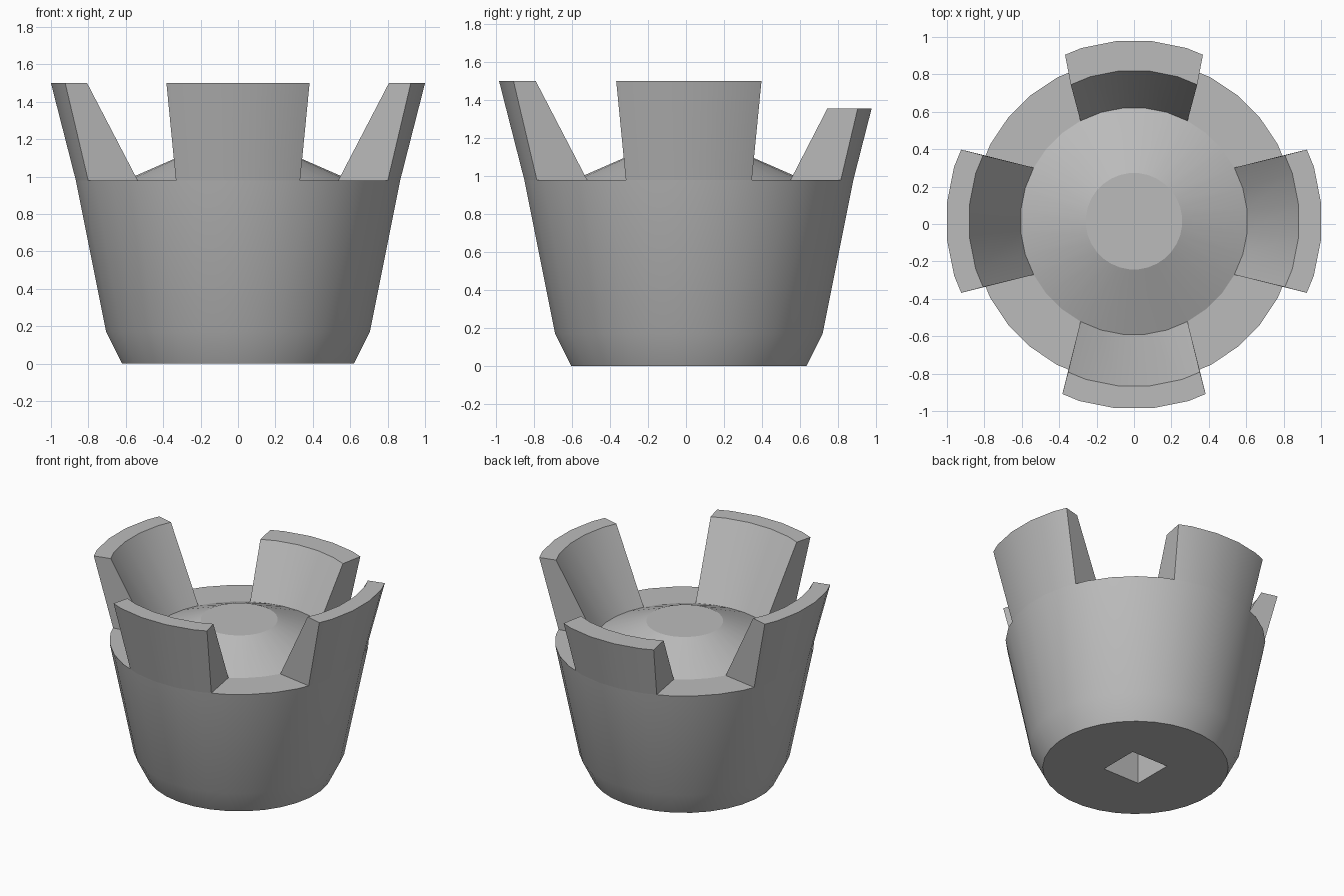
import bpy, bmesh
from math import sin, cos, pi, radians
from mathutils import Matrix

cube = bpy.data.objects.get("Cube")
if cube:
    bpy.data.objects.remove(cube, do_unlink=True)

SIDES = 32
STEP = 2 * pi / SIDES
AXIS_Y = 0.015          # centre of the round body
FLOOR, TOP, BACK_TOP = 0.98, 1.5, 1.355

grey = bpy.data.materials.new("plain grey")
grey.use_nodes = True
colour = (0.5, 0.5, 0.5, 1)
grey.diffuse_color = colour
grey.node_tree.nodes["Principled BSDF"].inputs["Base Color"].default_value = colour


def finish(bm, name):
    bmesh.ops.recalc_face_normals(bm, faces=bm.faces)
    mesh = bpy.data.meshes.new(name)
    bm.to_mesh(mesh)
    bm.free()
    mesh.materials.append(grey)
    obj = bpy.data.objects.new(name, mesh)
    bpy.context.collection.objects.link(obj)
    return obj


def smooth(obj):
    bpy.ops.object.select_all(action='DESELECT')
    obj.select_set(True)
    bpy.context.view_layer.objects.active = obj
    bpy.ops.object.shade_smooth_by_angle(angle=radians(20))


def flat_radius(apothem, angle):
    """Distance to the flat-sided outline at an angle, with a flat facing zero."""
    off = (angle + STEP / 2) % STEP - STEP / 2
    return apothem / cos(off)


def bridge(bm, a, b, closed):
    for i in range(len(a) if closed else len(a) - 1):
        j = (i + 1) % len(a)
        bm.faces.new((a[i], a[j], b[j], b[i]))


# Tapered body: bevelled foot, wall, flat rim and shallow cone
profile = [(0.62, 0), (0.705, 0.17), (0.867, FLOOR), (0.605, FLOOR), (0.257, 1.132)]
bm = bmesh.new()
rings = []
for r, z in profile:
    r /= cos(STEP / 2)
    rings.append([bm.verts.new((r * cos((i + 0.5) * STEP), r * sin((i + 0.5) * STEP) + AXIS_Y, z))
                  for i in range(SIDES)])
for a, b in zip(rings, rings[1:]):
    bridge(bm, a, b, True)
bm.faces.new(rings[0])
bm.faces.new(rings[-1])
body = finish(bm, "tapered_body")

# Square socket in the underside
bm = bmesh.new()
bmesh.ops.create_cube(bm, size=1, matrix=Matrix.Translation((0, AXIS_Y, 0.1))
                      @ Matrix.Diagonal((0.3, 0.3, 1, 1)))
cutter = finish(bm, "socket_cutter")
cutter.hide_render = True
cut = body.modifiers.new("socket", 'BOOLEAN')
cut.operation = 'DIFFERENCE'
cut.object = cutter
bpy.ops.object.select_all(action='DESELECT')
body.select_set(True)
bpy.context.view_layer.objects.active = body
bpy.ops.object.modifier_apply(modifier=cut.name)
bpy.data.objects.remove(cutter, do_unlink=True)
smooth(body)


def prong(name, turn, top):
    """Curved upright wedge: thick at the rim, thin at its top."""
    t = (top - FLOOR) / (TOP - FLOOR)
    mix = lambda a, b: a + (b - a) * t
    bm = bmesh.new()

    def arc(apothem, half, z):
        half = radians(half)
        verts = []
        for ang in (-half, -1.5 * STEP, -STEP / 2, STEP / 2, 1.5 * STEP, half):
            r = flat_radius(apothem, ang)
            verts.append(bm.verts.new((r * cos(ang + turn), r * sin(ang + turn) + AXIS_Y, z)))
        return verts

    inner_low = arc(0.605, 28.1, FLOOR)
    inner_top = arc(mix(0.605, 0.88), mix(28.1, 23.6), top)
    outer_top = arc(mix(0.867, 1.0), 22.5, top)
    outer_low = arc(0.867, 22.5, FLOOR)
    for a, b in ((inner_low, inner_top), (inner_top, outer_top), (outer_top, outer_low)):
        bridge(bm, a, b, False)
    for end in (0, -1):
        bm.faces.new((inner_low[end], inner_top[end], outer_top[end], outer_low[end]))
    smooth(finish(bm, name))


# Four prongs around the rim, the back one shorter
for i, side in enumerate(("left", "back", "right", "front")):
    prong(side + "_prong", i * pi / 2, BACK_TOP if side == "back" else TOP)
